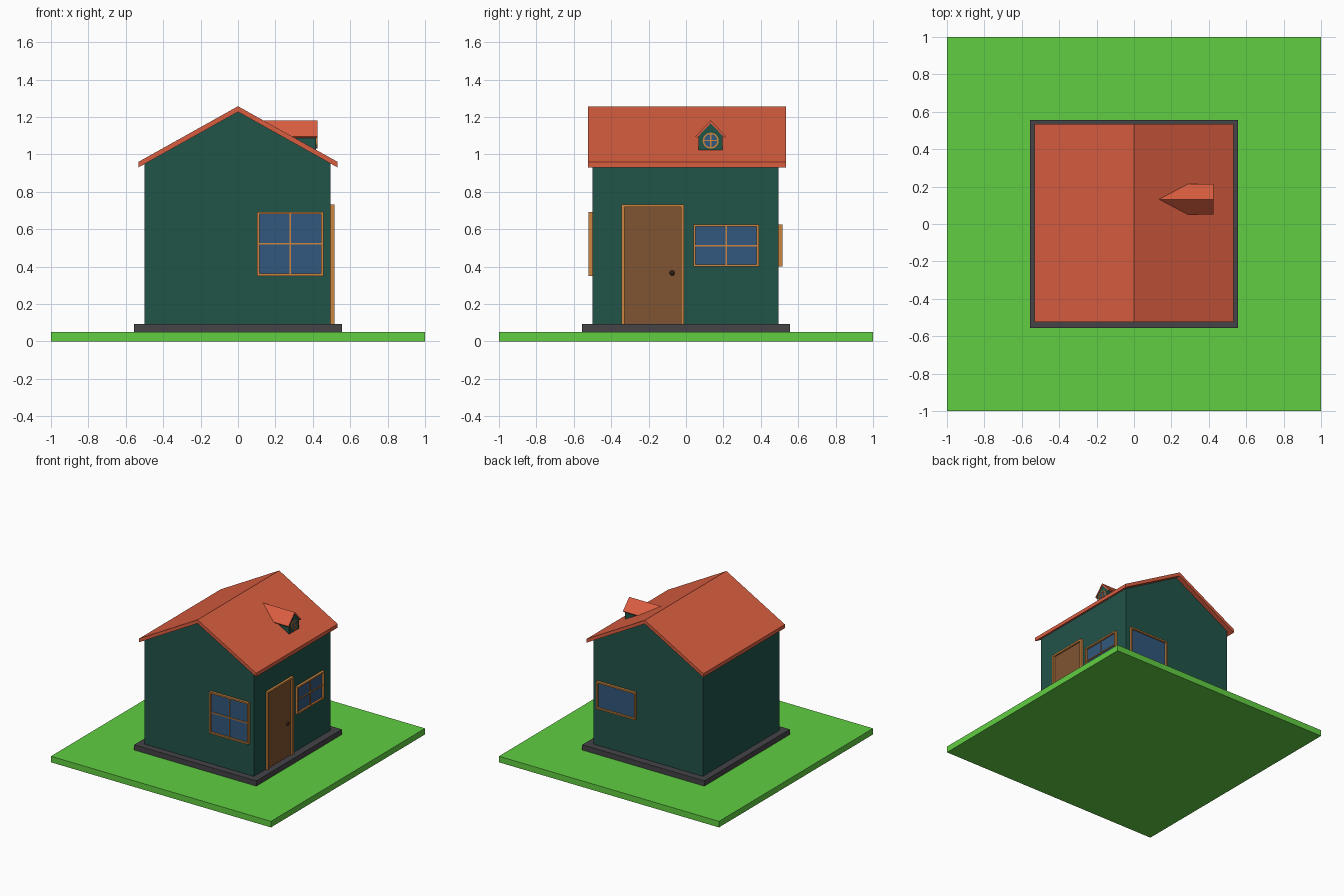
import bpy, bmesh, math
from mathutils import Vector

if "Cube" in bpy.data.objects:
    bpy.data.objects.remove(bpy.data.objects["Cube"])


def material(name, r, g, b):
    m = bpy.data.materials.new(name)
    m.diffuse_color = (*[(c / 255) ** 2.2 for c in (r, g, b)], 1)
    m.use_nodes = True
    m.node_tree.nodes["Principled BSDF"].inputs["Base Color"].default_value = m.diffuse_color
    return m


GRASS = material("grass", 97, 205, 68)
WALL = material("wall_green", 38, 84, 74)
ROOF = material("roof_red", 217, 94, 66)
BASE = material("base_grey", 70, 70, 74)
DOOR = material("door_brown", 127, 84, 53)
TRIM = material("trim_orange", 203, 133, 67)
GLASS = material("glass_blue", 53, 88, 124)
KNOB = material("knob_dark", 55, 38, 28)


def to_object(name, bm, mat):
    bmesh.ops.recalc_face_normals(bm, faces=bm.faces[:])
    mesh = bpy.data.meshes.new(name)
    bm.to_mesh(mesh)
    bm.free()
    mesh.materials.append(mat)
    ob = bpy.data.objects.new(name, mesh)
    bpy.context.collection.objects.link(ob)
    return ob


def add_box(bm, lo, hi):
    verts = bmesh.ops.create_cube(bm, size=1)["verts"]
    for v in verts:
        v.co = Vector([lo[i] if v.co[i] < 0 else hi[i] for i in range(3)])


def box(name, lo, hi, mat):
    bm = bmesh.new()
    add_box(bm, lo, hi)
    return to_object(name, bm, mat)


def prism(name, profile, start, end, axis, mat):
    """Extrude a (u, z) profile along the x or y axis."""
    place = (lambda u, z, d: (d, u, z)) if axis == "x" else (lambda u, z, d: (u, d, z))
    bm = bmesh.new()
    face = bm.faces.new([bm.verts.new(place(u, z, start)) for u, z in profile])
    new = bmesh.ops.extrude_face_region(bm, geom=[face])["geom"]
    shift = Vector(place(0, 0, end - start))
    bmesh.ops.translate(bm, vec=shift, verts=[g for g in new if isinstance(g, bmesh.types.BMVert)])
    return to_object(name, bm, mat)


# Wall frames of reference: (u along wall, d outward from wall, z) -> world
SIDES = {
    "front": lambda u, d, z: (u, -0.5 - d, z),
    "back": lambda u, d, z: (u, 0.495 + d, z),
    "right": lambda u, d, z: (0.495 + d, u, z),
}


def wall_boxes(name, side, boxes, mat):
    """Each box is (u0, u1, z0, z1, d0, d1) on the chosen wall."""
    bm = bmesh.new()
    for u0, u1, z0, z1, d0, d1 in boxes:
        a, b = SIDES[side](u0, d0, z0), SIDES[side](u1, d1, z1)
        add_box(bm, [min(p) for p in zip(a, b)], [max(p) for p in zip(a, b)])
    return to_object(name, bm, mat)


def window(side, u0, u1, z0, z1, bars, w=0.012):
    out = 0.02
    frame = [(u0, u0 + w, z0, z1, -0.005, out), (u1 - w, u1, z0, z1, -0.005, out),
             (u0 + w, u1 - w, z0, z0 + w, -0.005, out), (u0 + w, u1 - w, z1 - w, z1, -0.005, out)]
    wall_boxes(side + "_window_frame", side, frame, TRIM)
    wall_boxes(side + "_window_glass", side, [(u0 + w, u1 - w, z0 + w, z1 - w, -0.005, 0.006)], GLASS)
    if bars:
        um, zm, h = (u0 + u1) / 2, (z0 + z1) / 2, 0.004
        wall_boxes(side + "_window_bars", side,
                   [(um - h, um + h, z0 + w, z1 - w, 0, 0.013),
                    (u0 + w, u1 - w, zm - h, zm + h, 0, 0.013)], TRIM)


# Ground and foundation
box("lawn", (-1, -1, 0), (1, 1, 0.05), GRASS)
box("foundation", (-0.555, -0.555, 0.05), (0.555, 0.555, 0.093), BASE)

# House body with gables, and the roof
SLOPE = 0.557
prism("house_walls", [(-0.5, 0.09), (0.495, 0.09), (0.495, 0.954), (0, 1.23), (-0.5, 0.951)],
      -0.5, 0.495, "y", WALL)
prism("roof", [(-0.532, 0.93), (0, 1.227), (0.532, 0.93), (0.532, 0.96), (0, 1.257), (-0.532, 0.96)],
      -0.525, 0.535, "y", ROOF)

# Windows
window("front", 0.102, 0.457, 0.35, 0.692, True)
window("right", 0.04, 0.39, 0.40, 0.625, True)
window("back", 0.102, 0.457, 0.40, 0.625, False)

# Door with frame and knob
wall_boxes("door", "right", [(-0.33, -0.026, 0.093, 0.718, -0.005, 0.006)], DOOR)
wall_boxes("door_frame", "right",
           [(-0.345, -0.33, 0.093, 0.732, -0.005, 0.02), (-0.026, -0.01, 0.093, 0.732, -0.005, 0.02),
            (-0.33, -0.026, 0.718, 0.732, -0.005, 0.02)], TRIM)
bm = bmesh.new()
bmesh.ops.create_uvsphere(bm, u_segments=16, v_segments=8, radius=0.014)
bmesh.ops.translate(bm, vec=(0.503, -0.074, 0.366), verts=bm.verts[:])
for f in bm.faces:
    f.smooth = True
to_object("door_knob", bm, KNOB)

# Dormer: walls and small roof running back into the main roof
C = 0.132
prism("dormer_walls", [(C - 0.064, 1.0), (C + 0.064, 1.0), (C + 0.064, 1.1), (C, 1.166), (C - 0.064, 1.1)],
      0.2, 0.418, "x", WALL)
prism("dormer_roof", [(C - 0.075, 1.087), (C, 1.166), (C + 0.075, 1.087),
                      (C + 0.082, 1.096), (C, 1.182), (C - 0.082, 1.096)],
      0.12, 0.424, "x", ROOF)

# Round dormer window: glass disc, ring and cross bars
ring = [(math.cos(t * math.tau / 24), math.sin(t * math.tau / 24)) for t in range(24)]
CZ = 1.073
prism("dormer_glass", [(C + 0.037 * a, CZ + 0.037 * b) for a, b in ring], 0.41, 0.42, "x", GLASS)
bm = bmesh.new()
loops = [[bm.verts.new((x, C + r * a, CZ + r * b)) for a, b in ring]
         for r, x in ((0.043, 0.414), (0.043, 0.424), (0.035, 0.424), (0.035, 0.414))]
for k in range(4):
    p, q = loops[k], loops[(k + 1) % 4]
    for i in range(24):
        j = (i + 1) % 24
        bm.faces.new((p[i], p[j], q[j], q[i]))
to_object("dormer_window_ring", bm, TRIM)
bm = bmesh.new()
add_box(bm, (0.415, C - 0.003, CZ - 0.036), (0.423, C + 0.003, CZ + 0.036))
add_box(bm, (0.415, C - 0.036, CZ - 0.003), (0.423, C + 0.036, CZ + 0.003))
to_object("dormer_window_bars", bm, TRIM)
